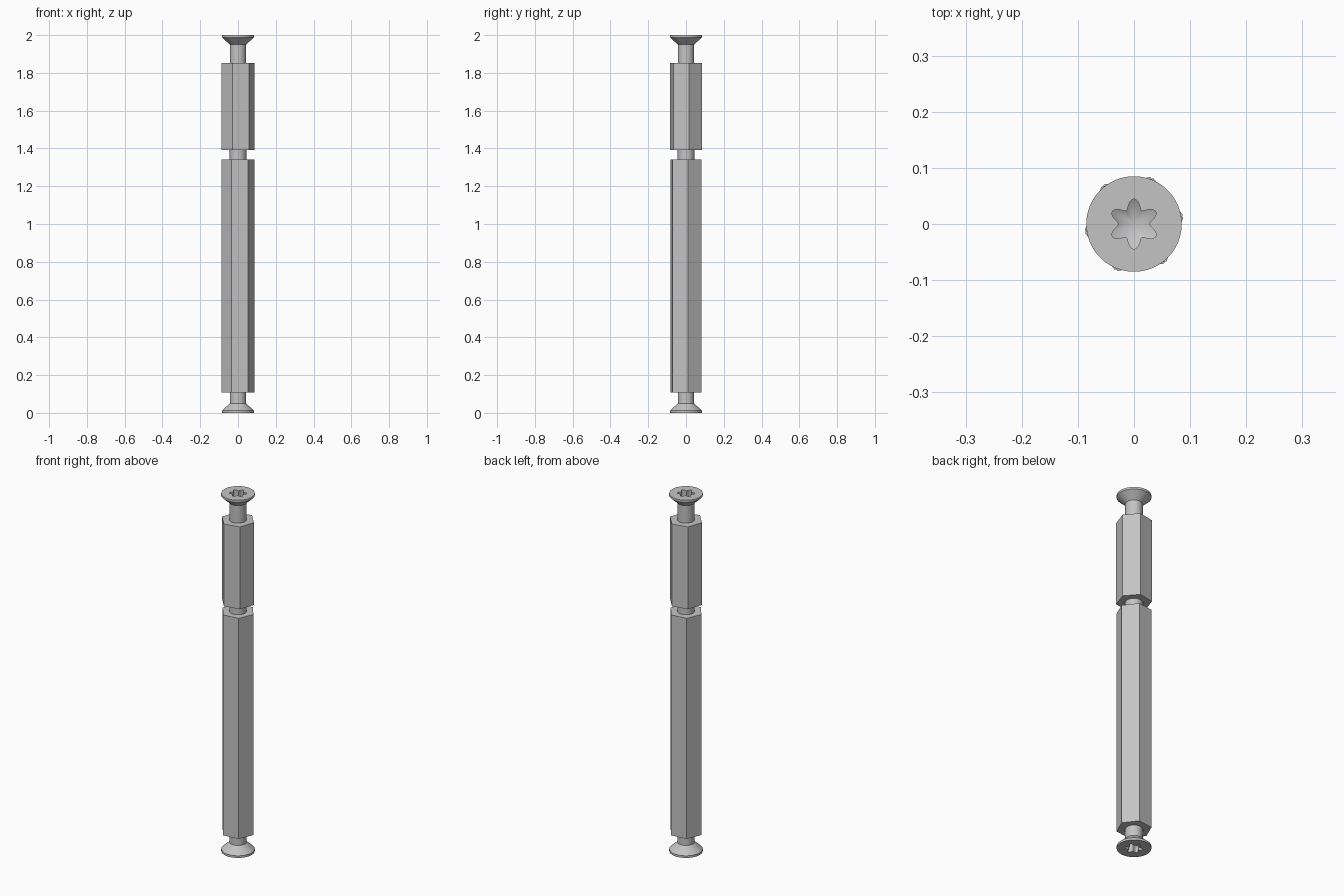
import bpy, bmesh
from math import cos, sin, radians, tau

cube = bpy.data.objects.get("Cube")
if cube:
    bpy.data.objects.remove(cube)

steel = bpy.data.materials.new("grey steel")
steel.use_nodes = True
GREY = (0.55, 0.55, 0.55, 1)
steel.diffuse_color = GREY
steel.node_tree.nodes["Principled BSDF"].inputs["Base Color"].default_value = GREY

SEGMENTS = 120


def finish(bm, name):
    bmesh.ops.recalc_face_normals(bm, faces=bm.faces)
    mesh = bpy.data.meshes.new(name)
    bm.to_mesh(mesh)
    bm.free()
    mesh.materials.append(steel)
    obj = bpy.data.objects.new(name, mesh)
    bpy.context.collection.objects.link(obj)
    bpy.ops.object.select_all(action="DESELECT")
    obj.select_set(True)
    bpy.context.view_layer.objects.active = obj
    bpy.ops.object.shade_smooth_by_angle(angle=radians(40))
    return obj


def prism(name, radius, bottom, top, sides, turn=0):
    bm = bmesh.new()
    ring = [bm.verts.new((radius * cos(a), radius * sin(a), bottom))
            for a in (radians(turn) + tau * i / sides for i in range(sides))]
    base = bm.faces.new(ring)
    new = bmesh.ops.extrude_face_region(bm, geom=[base], use_keep_orig=True)["geom"]
    bmesh.ops.translate(bm, vec=(0, 0, top - bottom),
                        verts=[v for v in new if isinstance(v, bmesh.types.BMVert)])
    return finish(bm, name)


def star(a):
    # six-lobed socket outline
    return 0.036 - 0.0085 * cos(6 * a)


def screw(name, end, direction, length):
    # countersunk head, shaft and lobed socket; depth is measured from the head face
    rings = [
        (lambda a: 0.043, lambda a: length),
        (lambda a: 0.043, lambda a: 0.05),
        (lambda a: 0.085, lambda a: 0.012),
        (lambda a: 0.085, lambda a: 0),
        (star, lambda a: 0),
        (star, lambda a: 0.065 - 0.6 * star(a)),
    ]
    angles = [tau * i / SEGMENTS for i in range(SEGMENTS)]
    bm = bmesh.new()
    loops = [[bm.verts.new((r(a) * cos(a), r(a) * sin(a), end + direction * d(a)))
              for a in angles] for r, d in rings]
    for low, high in zip(loops, loops[1:]):
        for i in range(SEGMENTS):
            j = (i + 1) % SEGMENTS
            bm.faces.new((low[i], low[j], high[j], high[i]))
    # shaft end and conical socket floor
    bm.faces.new(loops[0])
    tip = bm.verts.new((0, 0, end + direction * 0.065))
    for i in range(SEGMENTS):
        bm.faces.new((loops[-1][i], loops[-1][(i + 1) % SEGMENTS], tip))
    return finish(bm, name)


# Hexagonal spacers, turned slightly differently
prism("lower_hex_spacer", 0.0885, 0.108, 1.341, 6, turn=7)
prism("upper_hex_spacer", 0.0885, 1.392, 1.852, 6, turn=11)

# Round stud joining the spacers
prism("joining_stud", 0.044, 1.30, 1.43, 64)

# Countersunk screws at both ends
screw("top_screw", 2, -1, 0.2)
screw("bottom_screw", 0, 1, 0.16)
